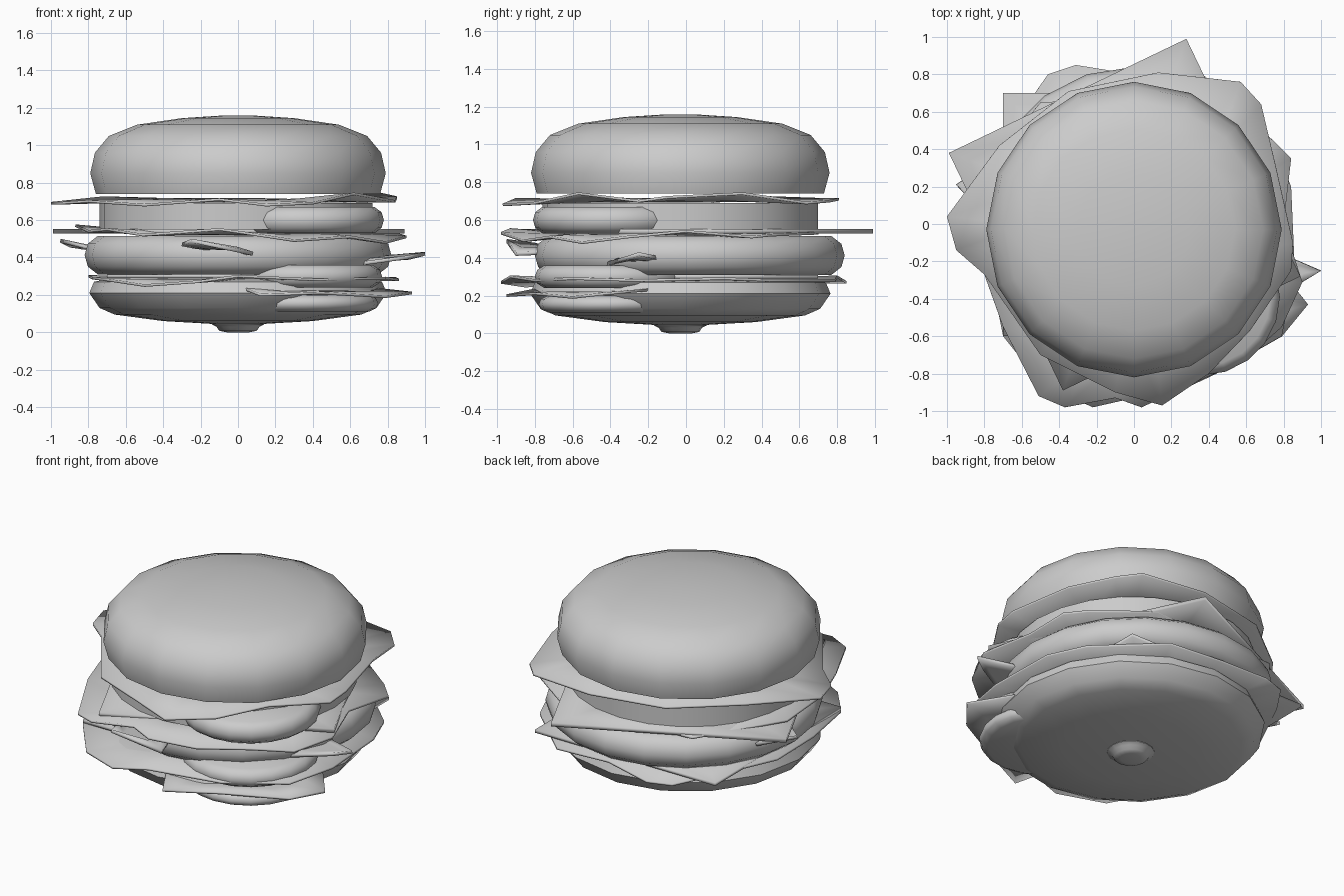
import bpy
import bmesh
import math
from mathutils import Vector

if "Cube" in bpy.data.objects:
    bpy.data.objects.remove(bpy.data.objects["Cube"], do_unlink=True)

# One flat colour for the whole model
grey = bpy.data.materials.new("plain grey")
grey.use_nodes = True
colour = (0.6, 0.6, 0.6, 1)
grey.diffuse_color = colour
grey.node_tree.nodes["Principled BSDF"].inputs["Base Color"].default_value = colour


def finish(name, bm, smooth_angle=50):
    """Turn a bmesh into a smooth shaded object with sharp corners kept."""
    bmesh.ops.recalc_face_normals(bm, faces=bm.faces)
    mesh = bpy.data.meshes.new(name)
    bm.to_mesh(mesh)
    bm.free()
    mesh.materials.append(grey)
    obj = bpy.data.objects.new(name, mesh)
    bpy.context.collection.objects.link(obj)
    bpy.ops.object.select_all(action="DESELECT")
    obj.select_set(True)
    bpy.context.view_layer.objects.active = obj
    bpy.ops.object.shade_smooth_by_angle(angle=math.radians(smooth_angle))
    return obj


def lathe(name, profile, centre=(0, 0), sides=16):
    """Spin a profile of (radius, height) points and cap both ends."""
    bm = bmesh.new()
    rings = []
    for radius, height in profile:
        ring = []
        for i in range(sides):
            a = math.tau * i / sides
            ring.append(bm.verts.new((centre[0] + radius * math.cos(a),
                                      centre[1] + radius * math.sin(a), height)))
        rings.append(ring)
    for low, high in zip(rings, rings[1:]):
        for i in range(sides):
            j = (i + 1) % sides
            bm.faces.new((low[i], low[j], high[j], high[i]))
    bm.faces.new(rings[0][::-1])
    bm.faces.new(rings[-1])
    return finish(name, bm)


def rounded_slice(name, radius, bottom, top, centre, bulge, sides=20):
    """A round slice with a softened rim."""
    h = top - bottom
    profile = [(radius - bulge, bottom), (radius - bulge / 4, bottom + h / 5),
               (radius, bottom + h / 2), (radius - bulge / 4, top - h / 5),
               (radius - bulge, top)]
    return lathe(name, profile, centre, sides)


def sheet(name, outline, thickness=0.014, flat=0.6):
    """A thin leaf: wavy rim, flat middle."""
    bm = bmesh.new()
    points = [Vector(p) for p in outline]
    middle = sum(points, Vector()) / len(points)
    rim = [bm.verts.new(p) for p in points]
    inner = []
    for p in points:
        q = middle.lerp(p, flat)
        q.z = middle.z + (p.z - middle.z) * 0.2
        inner.append(bm.verts.new(q))
    n = len(points)
    for i in range(n):
        j = (i + 1) % n
        bm.faces.new((rim[i], rim[j], inner[j], inner[i]))
    bm.faces.new(inner)
    obj = finish(name, bm)
    mod = obj.modifiers.new("thickness", "SOLIDIFY")
    mod.thickness = thickness
    mod.offset = 0
    return obj


def square_slice(name, corner, edge, height, thickness):
    """A square slice from one corner and the vector of its first edge."""
    c, e = Vector(corner), Vector(edge)
    side = Vector((e.y, -e.x))
    corners = [c, c + e, c + e + side, c + side]
    return sheet(name, [(p.x, p.y, height) for p in corners], thickness)


# Buns
axis = (0, -0.03)
lathe("top_bun", [(0.76, 0.74), (0.79, 0.85), (0.765, 0.96), (0.69, 1.05),
                  (0.54, 1.11), (0.3, 1.145), (0.1, 1.158)], axis)
lathe("bottom_bun", [(0.14, 0.045), (0.4, 0.06), (0.66, 0.095), (0.74, 0.13),
                     (0.795, 0.21), (0.77, 0.27), (0.7, 0.285)], axis)
lathe("bottom_nub", [(0.06, 0), (0.1, 0.008), (0.115, 0.03), (0.14, 0.042),
                     (0.14, 0.06)], axis)

# Round fillings
lathe("upper_slice", [(0.73, 0.55), (0.73, 0.69)], (-0.01, -0.03), 24)
rounded_slice("patty", 0.82, 0.31, 0.515, (0, 0.02), 0.07)
for label, bottom, top, radius in (("upper", 0.53, 0.67, 0.42),
                                   ("middle", 0.24, 0.36, 0.41),
                                   ("lower", 0.11, 0.2, 0.39)):
    rounded_slice(label + "_tomato", radius, bottom, top, (0.36, -0.39), 0.05)

# Square cheese slices
square_slice("upper_cheese", (-0.99, 0.38), (1.27, 0.61), 0.54, 0.025)
square_slice("lower_cheese", (-0.7, 0.7), (1.3, 0), 0.3, 0.02)

# Lettuce leaves
sheet("top_lettuce", [
    (-1, 0.04, 0.69), (-0.72, 0.42, 0.72), (-0.35, 0.71, 0.71), (0.13, 0.81, 0.71),
    (0.57, 0.76, 0.70), (0.68, 0.64, 0.69), (0.76, 0.3, 0.74), (0.85, -0.1, 0.72),
    (0.84, -0.25, 0.70), (0.62, -0.57, 0.74), (0.4, -0.8, 0.69), (0.15, -0.97, 0.68),
    (-0.1, -0.9, 0.71), (-0.5, -0.7, 0.68), (-0.8, -0.27, 0.70), (-0.95, -0.14, 0.69)])
sheet("middle_lettuce", [
    (-0.87, 0.2, 0.57), (-0.8, -0.27, 0.54), (-0.7, -0.55, 0.55), (-0.51, -0.92, 0.52),
    (-0.37, -0.98, 0.53), (-0.1, -0.93, 0.55), (0.04, -0.98, 0.53), (0.3, -0.86, 0.49),
    (0.6, -0.72, 0.51), (0.79, -0.55, 0.48), (0.9, -0.31, 0.51), (0.8, 0, 0.54),
    (0.84, 0.35, 0.51), (0.74, 0.45, 0.52), (0.4, 0.7, 0.53), (-0.5, 0.65, 0.53)])
sheet("lower_lettuce", [
    (-0.7, -0.6, 0.28), (-0.5, -0.85, 0.25), (-0.22, -0.98, 0.27), (0, -0.93, 0.3),
    (0.44, -0.8, 0.28), (0.79, -0.6, 0.29), (0.86, -0.25, 0.28), (0.84, 0.2, 0.29),
    (0.74, 0.45, 0.28), (0.38, 0.79, 0.28), (0, 0.8, 0.3), (-0.31, 0.85, 0.27),
    (-0.46, 0.8, 0.27), (-0.6, 0.6, 0.29), (-0.8, 0.2, 0.3), (-0.78, -0.2, 0.29)])
sheet("bottom_lettuce", [
    (0, -0.5, 0.24), (0.04, -0.8, 0.23), (0.12, -0.95, 0.2), (0.44, -0.8, 0.21),
    (0.79, -0.6, 0.19), (0.93, -0.43, 0.21), (0.75, -0.2, 0.23), (0.4, -0.3, 0.22)])

# Loose onion scraps
sheet("front_scrap", [(-0.3, -0.8, 0.47), (-0.25, -0.95, 0.49),
                      (0.08, -0.9, 0.42), (0, -0.65, 0.43)], 0.02)
sheet("left_scrap", [(0.6, -0.45, 0.36), (0.9, -0.31, 0.4),
                     (1, -0.25, 0.42), (0.65, -0.1, 0.39)], 0.02)
sheet("right_scrap", [(-0.95, 0.21, 0.49), (-0.75, 0, 0.44), (-0.75, 0.35, 0.44)], 0.02)
